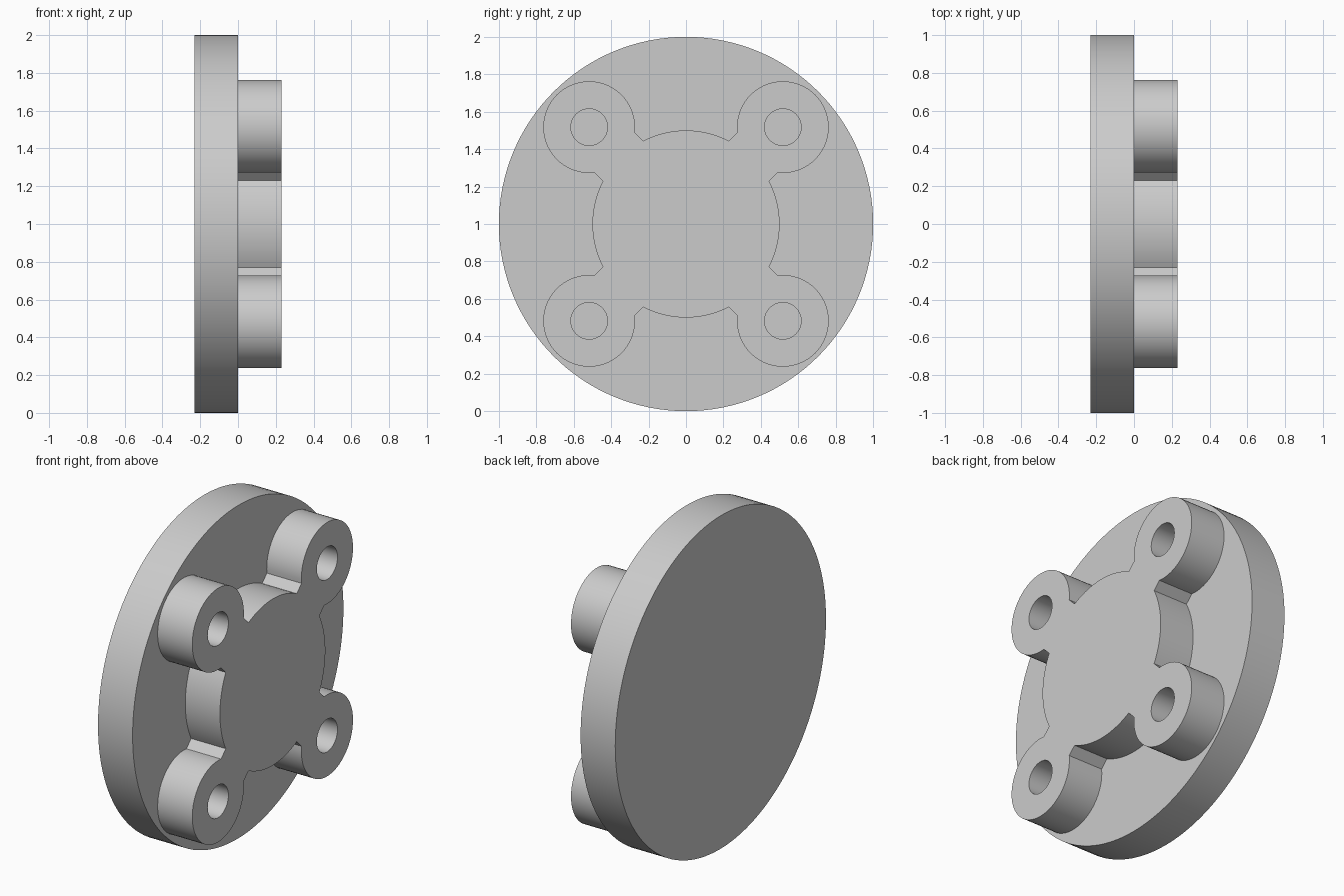
import bpy, bmesh, math
from mathutils import Vector

if "Cube" in bpy.data.objects:
    bpy.data.objects.remove(bpy.data.objects["Cube"])

T = 0.23            # thickness of plate and of boss
HUB_R, LOBE_R, HOLE_R = 0.5, 0.245, 0.098
LOBE_D = 0.732      # lobe distance from the axis, along the diagonals
NECK = 0.152        # half width of the neck joining lobe and hub

grey = bpy.data.materials.new("grey")
grey.diffuse_color = (0.6, 0.6, 0.6, 1)
grey.use_nodes = True
grey.node_tree.nodes["Principled BSDF"].inputs["Base Color"].default_value = grey.diffuse_color


def arc(centre, r, a0, a1, n):
    """Points on an arc, both ends included."""
    return [centre + Vector((r * math.cos(a), r * math.sin(a)))
            for a in (a0 + (a1 - a0) * i / n for i in range(n + 1))]


def circle(centre, r, n):
    return arc(centre, r, 0, math.tau, n)[:-1]


def slab(name, loops, x_front, x_back, closed):
    """Fill the loops in the YZ plane and extrude their rims along x."""
    bm = bmesh.new()
    edges = []
    for pts in loops:
        vs = [bm.verts.new((x_front, p.x, p.y + 1)) for p in pts]
        edges += [bm.edges.new((vs[i - 1], vs[i])) for i in range(len(vs))]
    bmesh.ops.triangle_fill(bm, edges=edges, use_beauty=True, normal=(1, 0, 0))
    walls = bmesh.ops.extrude_edge_only(bm, edges=edges)["geom"]
    rim = [g for g in walls if isinstance(g, bmesh.types.BMVert)]
    bmesh.ops.translate(bm, verts=rim, vec=(x_back - x_front, 0, 0))
    if closed:
        rim_edges = [e for e in bm.edges if all(v in set(rim) for v in e.verts)]
        bmesh.ops.triangle_fill(bm, edges=rim_edges, use_beauty=True, normal=(-1, 0, 0))
    bmesh.ops.dissolve_limit(bm, angle_limit=0.001, verts=[], edges=bm.edges[:])
    bmesh.ops.recalc_face_normals(bm, faces=bm.faces[:])
    # keep the front facing outwards
    front = max(bm.faces, key=lambda f: f.calc_center_median().x)
    if front.normal.x < 0:
        bmesh.ops.reverse_faces(bm, faces=bm.faces[:])
    me = bpy.data.meshes.new(name)
    bm.to_mesh(me)
    bm.free()
    me.materials.append(grey)
    ob = bpy.data.objects.new(name, me)
    bpy.context.collection.objects.link(ob)
    bpy.ops.object.select_all(action='DESELECT')
    ob.select_set(True)
    bpy.context.view_layer.objects.active = ob
    bpy.ops.object.shade_smooth_by_angle(angle=math.radians(25))
    return ob


# round base plate
slab("base_plate", [circle(Vector((0, 0)), 1, 128)], 0, -T, True)

# boss: hub arcs alternating with four necked lobes, each with a bolt hole
hub_a = math.asin(NECK / HUB_R)
lobe_a = math.pi - math.asin(NECK / LOBE_R)
outline, holes = [], []
for k in range(4):
    d = math.pi / 4 + k * math.pi / 2
    c = Vector((math.cos(d), math.sin(d))) * LOBE_D
    outline += arc(c, LOBE_R, d - lobe_a, d + lobe_a, 48)
    outline += arc(Vector((0, 0)), HUB_R, d + hub_a, d + math.pi / 2 - hub_a, 20)
    holes.append(circle(c, HOLE_R, 40))
slab("lobed_boss", [outline] + holes, T, 0, False)
